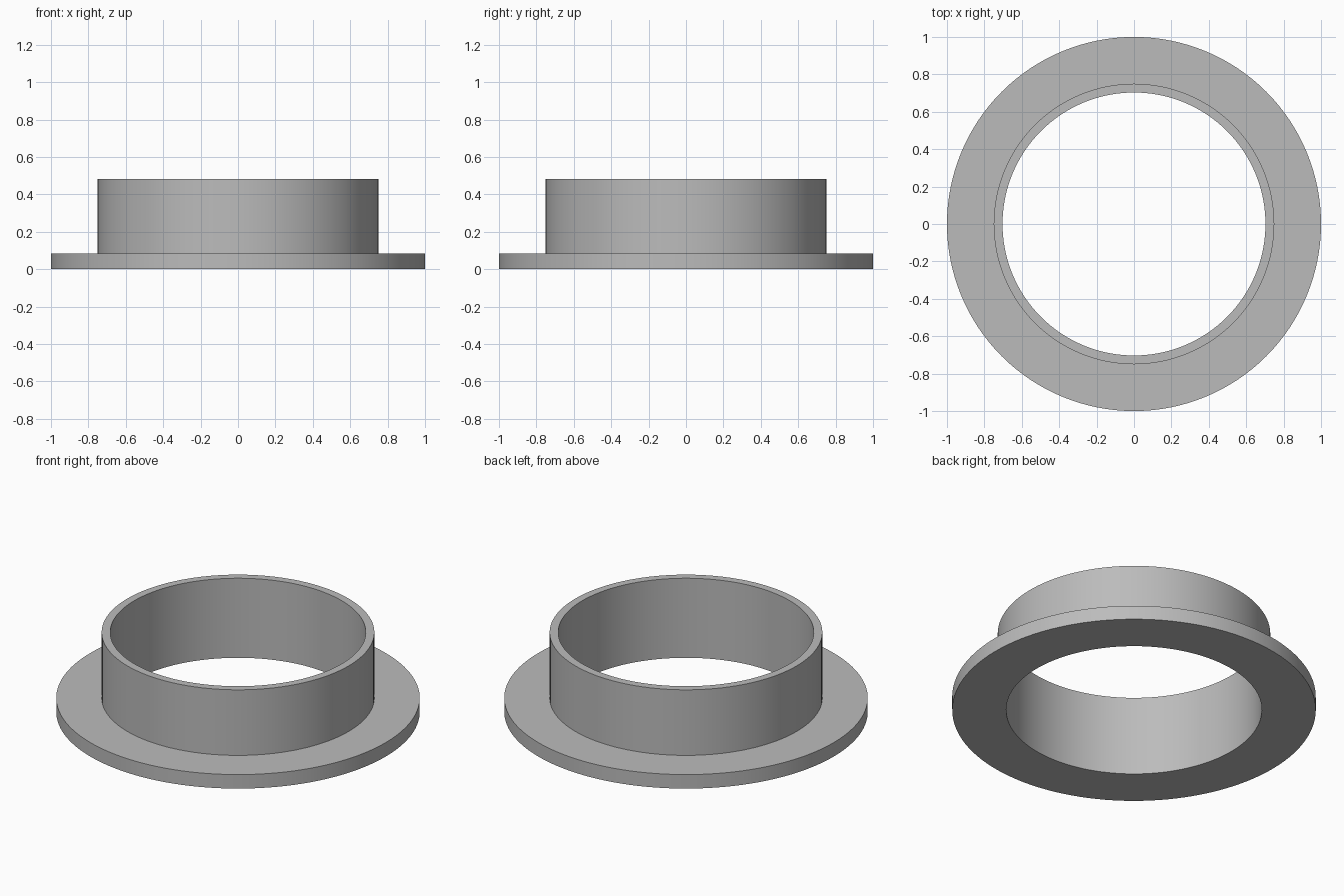
import bpy, bmesh
from math import cos, sin, tau

cube = bpy.data.objects.get("Cube")
if cube:
    bpy.data.objects.remove(cube, do_unlink=True)

SEGMENTS = 128
BORE, COLLAR, RIM = 0.703, 0.75, 1.0
FLANGE_TOP, COLLAR_TOP = 0.085, 0.483

# Plain grey finish
grey = bpy.data.materials.new("grey")
grey.use_nodes = True
colour = (0.5, 0.5, 0.5, 1)
grey.diffuse_color = colour
grey.node_tree.nodes["Principled BSDF"].inputs["Base Color"].default_value = colour


def lathe(name, profile, material):
    """Turn a closed (radius, height) profile around the z axis."""
    bm = bmesh.new()
    rings = [[bm.verts.new((r * cos(tau * i / SEGMENTS), r * sin(tau * i / SEGMENTS), z))
              for i in range(SEGMENTS)] for r, z in profile]
    for a, b in zip(rings, rings[1:] + rings[:1]):
        for i in range(SEGMENTS):
            j = (i + 1) % SEGMENTS
            bm.faces.new((a[i], a[j], b[j], b[i]))
    bmesh.ops.recalc_face_normals(bm, faces=bm.faces)
    mesh = bpy.data.meshes.new(name)
    bm.to_mesh(mesh)
    bm.free()
    mesh.materials.append(material)
    obj = bpy.data.objects.new(name, mesh)
    bpy.context.collection.objects.link(obj)
    bpy.ops.object.select_all(action="DESELECT")
    obj.select_set(True)
    bpy.context.view_layer.objects.active = obj
    bpy.ops.object.shade_smooth_by_angle()
    return obj


# Flat flange with an upright thin-walled collar, turned as one piece
lathe("flanged_bushing", [
    (BORE, 0), (RIM, 0), (RIM, FLANGE_TOP),
    (COLLAR, FLANGE_TOP), (COLLAR, COLLAR_TOP), (BORE, COLLAR_TOP),
], grey)
